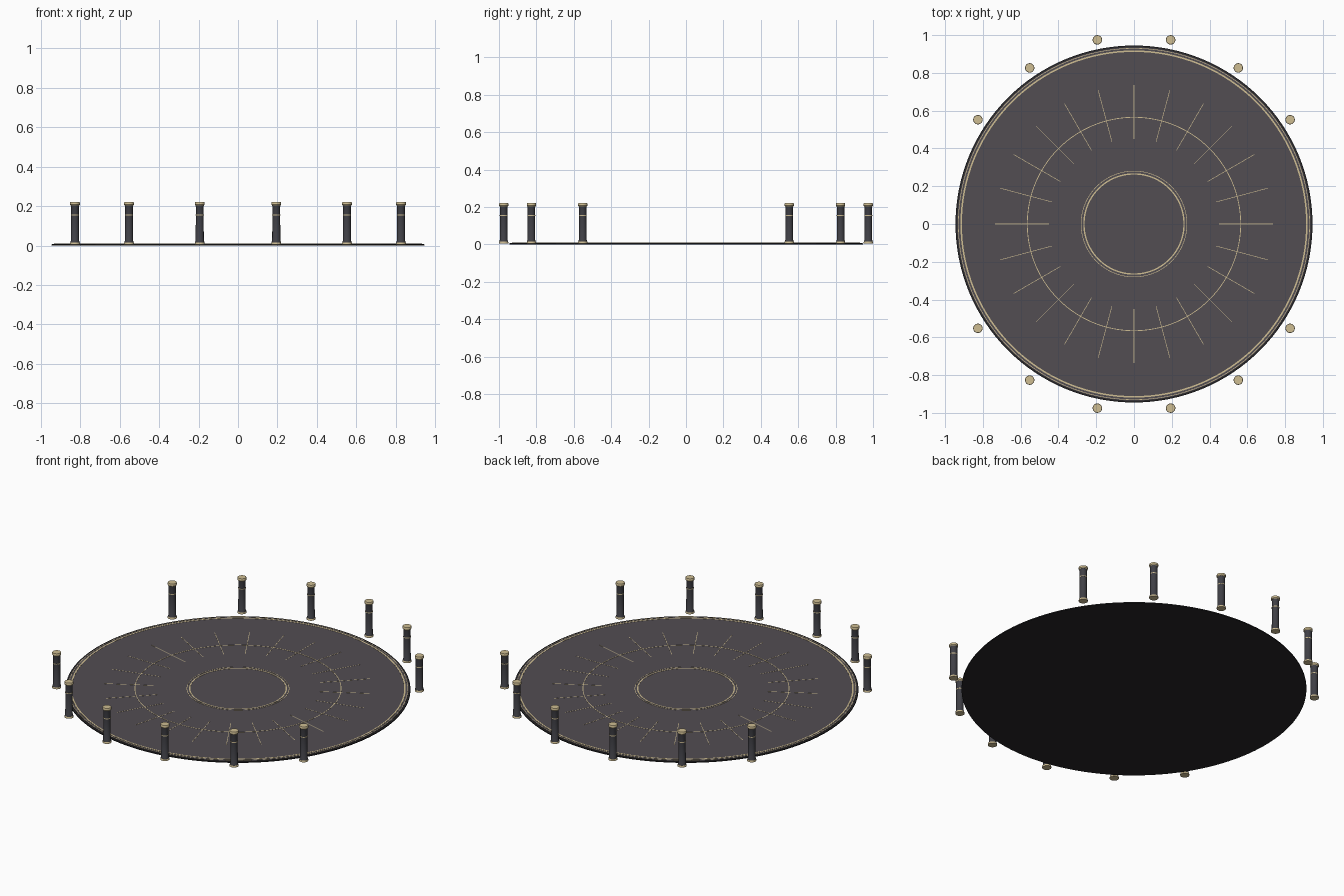
import bpy, bmesh
from math import sin, cos, pi, radians

if "Cube" in bpy.data.objects:
    bpy.data.objects.remove(bpy.data.objects["Cube"])


def material(name, rgb):
    m = bpy.data.materials.new(name)
    m.diffuse_color = (*rgb, 1)
    m.use_nodes = True
    m.node_tree.nodes["Principled BSDF"].inputs["Base Color"].default_value = m.diffuse_color
    return m


STONE = material("warm_grey_stone", (0.085, 0.075, 0.085))
DARK = material("dark_stone", (0.02, 0.019, 0.021))
METAL = material("post_metal", (0.05, 0.05, 0.06))
GOLD = material("pale_gold", (0.62, 0.51, 0.29))


def lathe(name, profile, segs, mat, closed=False):
    """Revolve (radius, z) points about z; closed profiles make rings."""
    bm = bmesh.new()
    loops = []
    for r, z in profile:
        loops.append([bm.verts.new((r * cos(2 * pi * i / segs), r * sin(2 * pi * i / segs), z))
                      for i in range(segs)])
    pairs = list(zip(loops, loops[1:]))
    if closed:
        pairs.append((loops[-1], loops[0]))
    for a, b in pairs:
        for i in range(segs):
            j = (i + 1) % segs
            bm.faces.new((a[i], a[j], b[j], b[i]))
    if not closed:
        bm.faces.new(loops[0][::-1])
        bm.faces.new(loops[-1])
    bmesh.ops.recalc_face_normals(bm, faces=bm.faces)
    me = bpy.data.meshes.new(name)
    bm.to_mesh(me)
    bm.free()
    me.materials.append(mat)
    ob = bpy.data.objects.new(name, me)
    bpy.context.collection.objects.link(ob)
    bpy.ops.object.select_all(action='DESELECT')
    ob.select_set(True)
    bpy.context.view_layer.objects.active = ob
    bpy.ops.object.shade_smooth_by_angle(angle=radians(35))
    return ob


def ring(name, r, width, z0, z1, mat):
    a, b = r - width / 2, r + width / 2
    return lathe(name, [(a, z0), (b, z0), (b, z1), (a, z1)], 128, mat, True)


# Round floor: dark base and lighter paving on top
lathe("floor_base", [(0.945, 0), (0.945, 0.006), (0.942, 0.007)], 128, DARK)
lathe("floor_paving", [(0.935, 0.006), (0.935, 0.0085)], 128, STONE)

# Inlaid circles
for name, r, w in [("outer_inlay", 0.915, 0.008), ("edge_inlay", 0.93, 0.003),
                   ("middle_inlay", 0.565, 0.004), ("inner_inlay", 0.265, 0.007),
                   ("inner_thin_inlay", 0.28, 0.003)]:
    ring(name, r, w, 0.008, 0.0095, GOLD)

# Radial inlay strips
bm = bmesh.new()
bmesh.ops.create_cube(bm, size=1)
bmesh.ops.scale(bm, vec=(0.285, 0.003, 0.0015), verts=bm.verts)
bmesh.ops.translate(bm, vec=(0.593, 0, 0.0085), verts=bm.verts)
strip = bpy.data.meshes.new("radial_inlay")
bm.to_mesh(strip)
bm.free()
strip.materials.append(GOLD)
for i in range(24):
    ob = bpy.data.objects.new("radial_inlay", strip)
    ob.rotation_euler.z = radians(15 * i)
    bpy.context.collection.objects.link(ob)

# One post, made of turned parts
parts = [
    lathe("post_foot", [(0.025, 0.006), (0.025, 0.013), (0.0235, 0.016)], 24, GOLD),
    lathe("post_shaft", [(0.023, 0.015), (0.023, 0.02), (0.0205, 0.024), (0.02, 0.198),
                         (0.022, 0.205)], 24, METAL),
    lathe("post_band", [(0.0212, 0.153), (0.0212, 0.158)], 24, GOLD),
    lathe("post_cap", [(0.022, 0.203), (0.025, 0.207), (0.025, 0.217), (0.0235, 0.22)], 24, GOLD),
]

# Sixteen places around the floor, with gaps left open on both x sides
angles = [11.25 + 22.5 * i for i in range(16) if i not in (0, 7, 8, 15)]
for n, a in enumerate(angles):
    for part in parts:
        ob = part if n == 0 else bpy.data.objects.new(part.name, part.data)
        if n:
            bpy.context.collection.objects.link(ob)
        ob.location = (0.994 * cos(radians(a)), 0.994 * sin(radians(a)), 0)
        ob.rotation_euler.z = radians(a)
